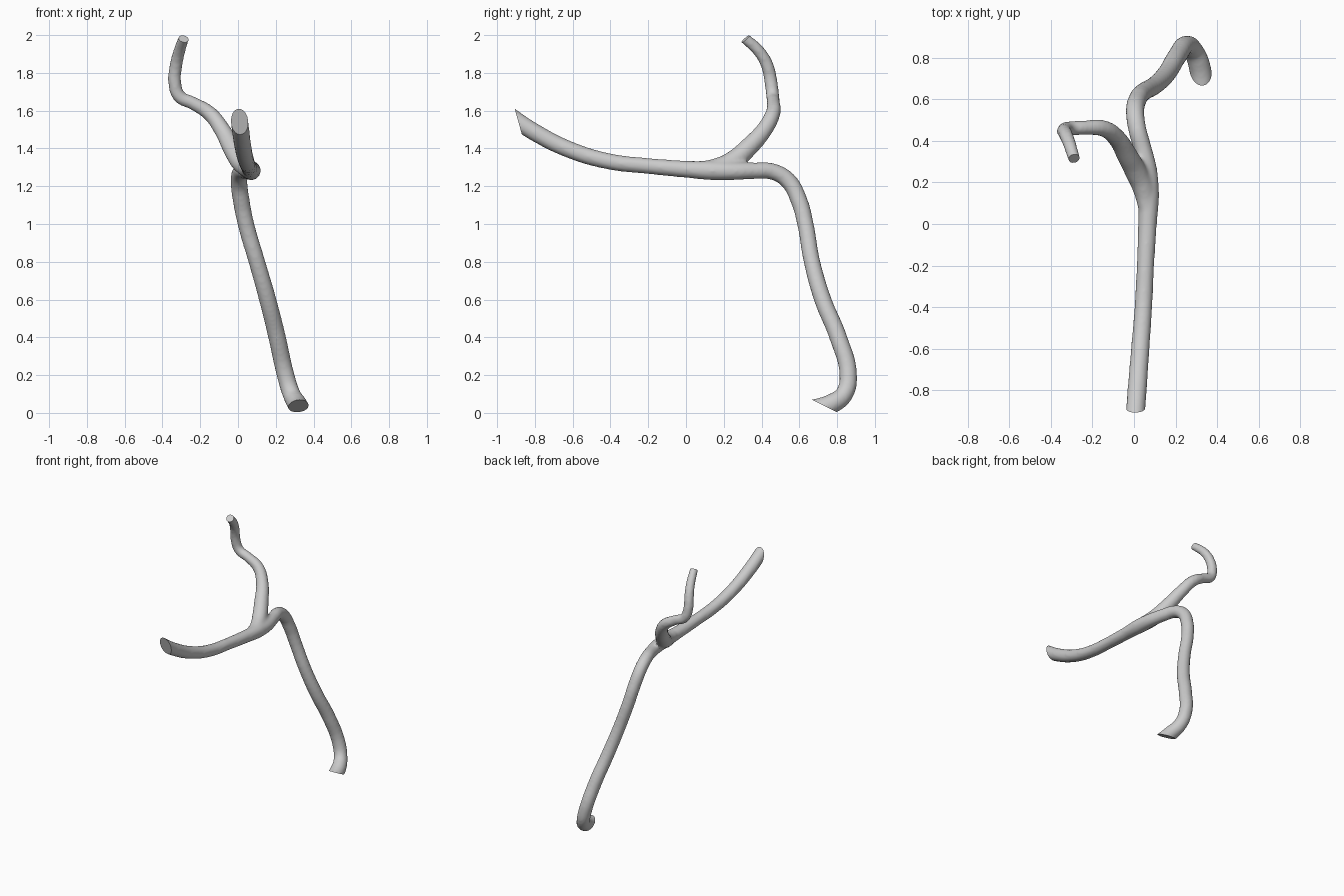
import bpy
import bmesh
from mathutils import Vector

cube = bpy.data.objects.get("Cube")
if cube:
    bpy.data.objects.remove(cube, do_unlink=True)

# Centre lines: x, y, z, radius; open ends run past their cuts
trunk = [
    (0.0, -1.0, 1.62, .047), (.015, -.8, 1.485, .047), (.03, -.6, 1.387, .045),
    (.045, -.4, 1.33, .043), (.055, -.2, 1.307, .042), (.065, 0, 1.29, .045),
    (.07, .13, 1.283, .051), (.065, .25, 1.28, .048), (.042, .36, 1.282, .044),
    (.015, .46, 1.277, .044), (.005, .54, 1.23, .045), (.018, .6, 1.12, .045),
    (.042, .632, 1.0, .044), (.1, .667, .8, .044), (.157, .724, .6, .046),
    (.207, .806, .4, .047), (.252, .859, .2, .047), (.283, .838, .1, .048),
    (.311, .775, .05, .053), (.333, .64, .008, .055)]
branch = [
    (.065, .06, 1.29, .04), (.045, .17, 1.3, .052), (.01, .25, 1.335, .054),
    (-.03, .325, 1.4, .051), (-.085, .415, 1.5, .044), (-.15, .46, 1.585, .04),
    (-.24, .463, 1.64, .035), (-.31, .459, 1.675, .035), (-.335, .45, 1.75, .035),
    (-.328, .43, 1.84, .034), (-.312, .39, 1.91, .032), (-.288, .315, 1.98, .029),
    (-.265, .25, 2.03, .029)]

# End cuts: point on the plane, outward direction
cuts = [
    ((0, -.89, 1.55), (0, -.96, -.27)),
    ((.315, .735, .035), (0, -.45, -.9)),
    ((-.288, .315, 1.98), (.2, -.65, .73))]

# Swept tubes
curve = bpy.data.curves.new("vessel_paths", "CURVE")
curve.dimensions = "3D"
curve.bevel_depth = 1
curve.bevel_resolution = 6
curve.resolution_u = 10
curve.use_fill_caps = True
for path in (trunk, branch):
    spline = curve.splines.new("BEZIER")
    spline.bezier_points.add(len(path) - 1)
    for point, (x, y, z, r) in zip(spline.bezier_points, path):
        point.co = (x, y, z)
        point.radius = r
        point.handle_left_type = point.handle_right_type = "AUTO"
paths = bpy.data.objects.new("vessel_paths", curve)
bpy.context.collection.objects.link(paths)


def evaluated_mesh(obj):
    bpy.context.view_layer.update()
    graph = bpy.context.evaluated_depsgraph_get()
    return bpy.data.meshes.new_from_object(obj.evaluated_get(graph))


# Fuse the tubes into one surface with a soft fork
vessel = bpy.data.objects.new("branching_vessel", evaluated_mesh(paths))
bpy.context.collection.objects.link(vessel)
bpy.data.objects.remove(paths, do_unlink=True)
remesh = vessel.modifiers.new("fuse", "REMESH")
remesh.mode = "VOXEL"
remesh.voxel_size = 0.01
soften = vessel.modifiers.new("soften", "SMOOTH")
soften.factor = 0.5
soften.iterations = 8
mesh = evaluated_mesh(vessel)
vessel.modifiers.clear()
vessel.data = mesh

# Slice each end flat, touching only the faces near it, and cap it
bm = bmesh.new()
bm.from_mesh(mesh)
for point, normal in cuts:
    centre = Vector(point)
    faces = [f for f in bm.faces if (f.calc_center_median() - centre).length < 0.3]
    edges = {e for f in faces for e in f.edges}
    verts = {v for f in faces for v in f.verts}
    bmesh.ops.bisect_plane(bm, geom=list(verts) + list(edges) + faces, plane_co=centre,
                           plane_no=Vector(normal).normalized(), clear_outer=True)
    rim = [e for e in bm.edges if e.is_boundary]
    bmesh.ops.holes_fill(bm, edges=rim, sides=0)
bmesh.ops.recalc_face_normals(bm, faces=bm.faces)
bm.to_mesh(mesh)
bm.free()

# Colour and shading
grey = bpy.data.materials.new("light_grey")
grey.use_nodes = True
colour = (0.6, 0.6, 0.6, 1)
grey.diffuse_color = colour
grey.node_tree.nodes["Principled BSDF"].inputs["Base Color"].default_value = colour
mesh.materials.clear()
mesh.materials.append(grey)
bpy.ops.object.select_all(action="DESELECT")
vessel.select_set(True)
bpy.context.view_layer.objects.active = vessel
bpy.ops.object.shade_smooth_by_angle()
